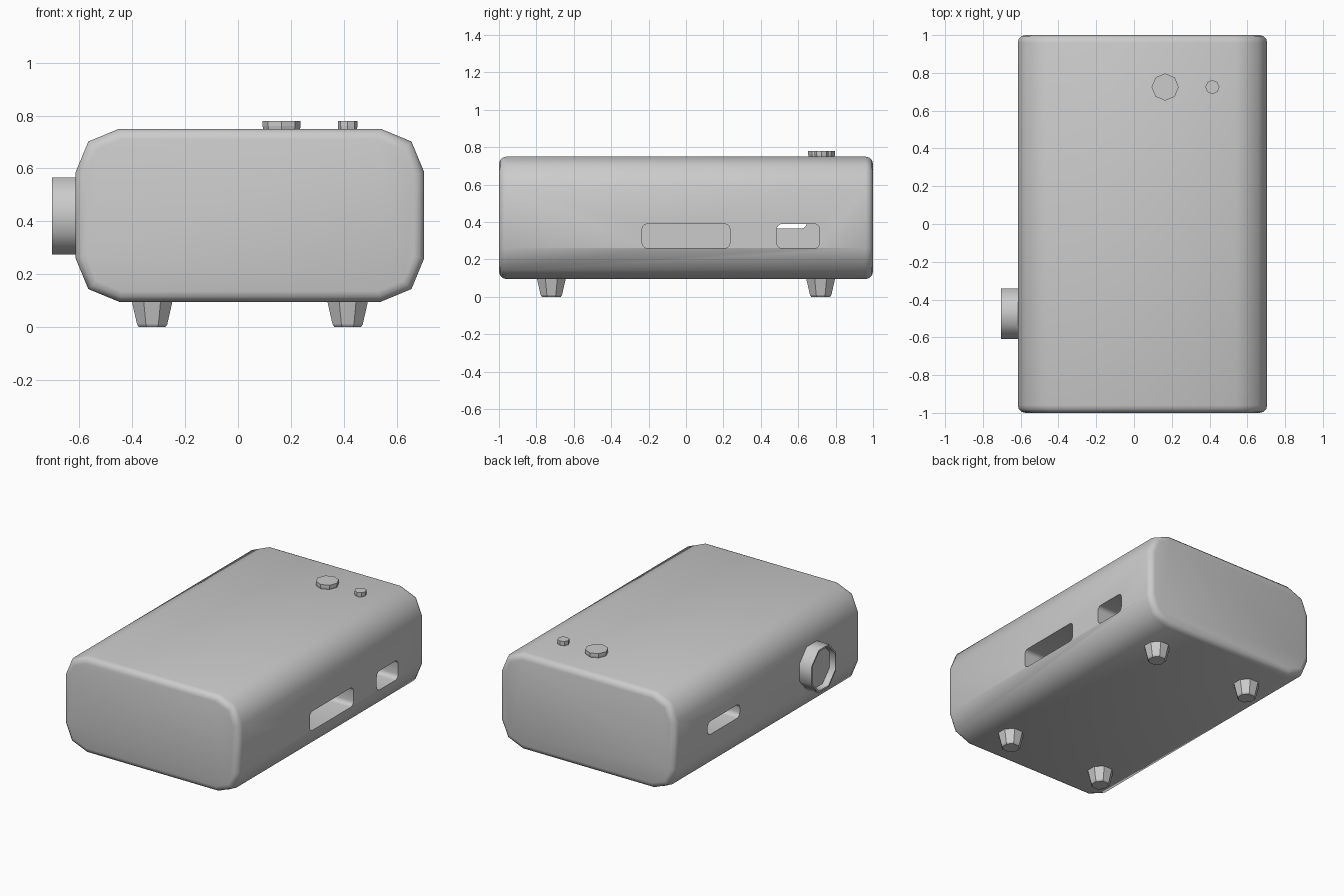
import bpy, bmesh, math
from mathutils import Matrix, Vector

if "Cube" in bpy.data.objects:
    bpy.data.objects.remove(bpy.data.objects["Cube"])


def finish(name, bm, angle=None):
    bmesh.ops.recalc_face_normals(bm, faces=bm.faces)
    mesh = bpy.data.meshes.new(name)
    bm.to_mesh(mesh)
    bm.free()
    obj = bpy.data.objects.new(name, mesh)
    bpy.context.collection.objects.link(obj)
    if angle:
        smooth(obj, angle)
    return obj


def smooth(obj, angle):
    bpy.ops.object.select_all(action='DESELECT')
    obj.select_set(True)
    bpy.context.view_layer.objects.active = obj
    bpy.ops.object.shade_smooth_by_angle(angle=math.radians(angle))


def rounded_rect(a0, a1, b0, b1, r, steps):
    """Outline of a rectangle with rounded corners."""
    pts = []
    for i, (a, b) in enumerate([(a1 - r, b1 - r), (a0 + r, b1 - r), (a0 + r, b0 + r), (a1 - r, b0 + r)]):
        for k in range(steps + 1):
            t = math.pi / 2 * (i + k / steps)
            pts.append((a + r * math.cos(t), b + r * math.sin(t)))
    return pts


def extrude(points, offset):
    bm = bmesh.new()
    face = bm.faces.new([bm.verts.new(p) for p in points])
    ext = bmesh.ops.extrude_face_region(bm, geom=[face], use_keep_orig=True)
    verts = [g for g in ext['geom'] if isinstance(g, bmesh.types.BMVert)]
    bmesh.ops.translate(bm, verts=verts, vec=Vector(offset))
    return bm


def lathe(name, rings, matrix, sides=8, turn=0.0, angle=None):
    """Capped stack of (radius, height) rings."""
    bm = bmesh.new()
    loops = []
    for r, h in rings:
        loops.append([bm.verts.new((r * math.cos(turn + math.tau * i / sides),
                                    r * math.sin(turn + math.tau * i / sides), h)) for i in range(sides)])
    for lo, hi in zip(loops, loops[1:]):
        for i in range(sides):
            j = (i + 1) % sides
            bm.faces.new((lo[i], lo[j], hi[j], hi[i]))
    bm.faces.new(loops[0])
    bm.faces.new(loops[-1])
    bm.transform(matrix)
    return finish(name, bm, angle)


# Body: rounded box section run front to back, with softened end edges
section = rounded_rect(-0.615, 0.705, 0.095, 0.75, 0.165, 3)
section = []
for i, (x, z) in enumerate([(0.54, 0.585), (-0.45, 0.585), (-0.45, 0.26), (0.54, 0.26)]):
    for k in range(3):
        t = math.pi / 4 * (2 * i + k)
        section.append((x + 0.165 * math.cos(t), -1, z + 0.165 * math.sin(t)))
bm = extrude(section, (0, 2, 0))
ends = [e for e in bm.edges if abs(e.verts[0].co.y - e.verts[1].co.y) < 0.01]
bmesh.ops.bevel(bm, geom=ends, offset=0.04, segments=3, profile=0.5, affect='EDGES')
body = finish("body", bm)

# Port slots: y range, z range, outer x, inner x
slots = [(-0.235, 0.235, 0.26, 0.39, 0.8, 0.10),
         (0.485, 0.715, 0.26, 0.39, 0.8, 0.10),
         (0.30, 0.645, 0.365, 0.455, -0.7, 0.12)]
for y0, y1, z0, z1, outer, inner in slots:
    outline = [(outer, y, z) for y, z in rounded_rect(y0, y1, z0, z1, 0.03, 4)]
    cutter = finish("slot_cutter", extrude(outline, (inner - outer, 0, 0)))
    cutter.hide_render = True
    mod = body.modifiers.new("slot", 'BOOLEAN')
    mod.operation = 'DIFFERENCE'
    mod.solver = 'EXACT'
    mod.object = cutter
    bpy.context.view_layer.objects.active = body
    bpy.ops.object.modifier_apply(modifier=mod.name)
    bpy.data.objects.remove(cutter)
smooth(body, 50)

# Side knob: octagonal, with a recessed face, pointing to -x
knob_axis = (Matrix.Translation((-0.60, -0.475, 0.42)) @ Matrix.Diagonal((1, 0.92, 1, 1))
             @ Matrix.Rotation(-math.pi / 2, 4, 'Y'))
lathe("side_knob", [(0.157, 0), (0.157, 0.105), (0.145, 0.105), (0.145, 0.06)],
      knob_axis, turn=math.pi / 8, angle=50)

# Top buttons
for name, x, r in [("large_button", 0.165, 0.072), ("small_button", 0.415, 0.037)]:
    lathe(name, [(r * 0.94, 0), (r, 0.02), (r, 0.04)], Matrix.Translation((x, 0.725, 0.74)))

# Tapered feet
for x in (-0.325, 0.415):
    for y in (-0.72, 0.72):
        lathe("foot", [(0.055, 0), (0.062, 0.01), (0.084, 0.1)],
              Matrix.Translation((x, y, 0)), turn=math.pi / 8)
